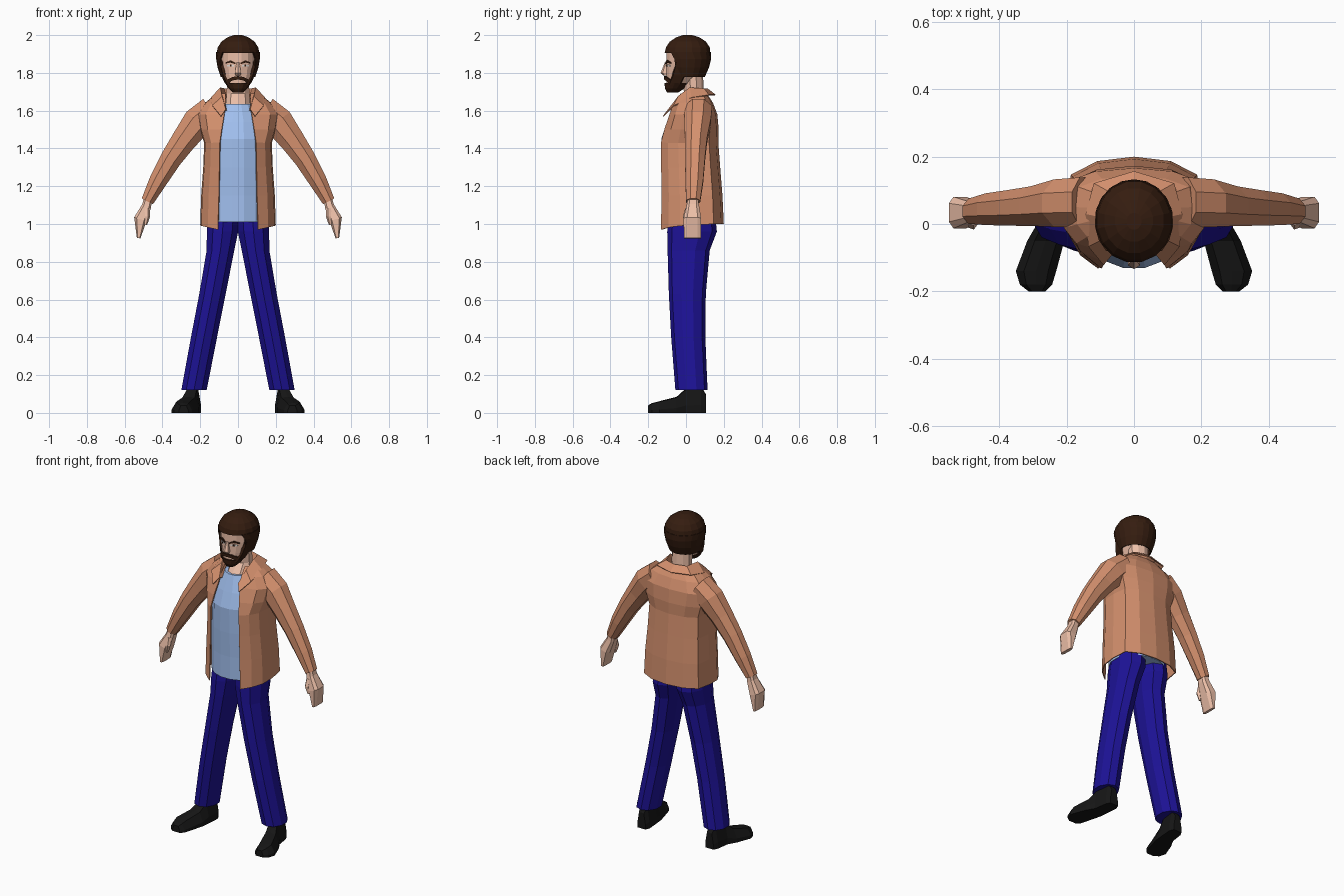
import bpy, bmesh
from math import sin, cos, pi, radians
from mathutils import Vector as V


def material(name, r, g, b):
    m = bpy.data.materials.new(name)
    m.diffuse_color = (r, g, b, 1)
    return m


SKIN = material("skin", .84, .52, .39)
HAIR = material("hair", .035, .012, .005)
TAN = material("tan_cloth", .66, .28, .155)
BLUE = material("light_blue_cloth", .36, .53, .87)
NAVY = material("navy_cloth", .012, .006, .30)
BLACK = material("black_leather", .008, .008, .008)
WHITE = material("eye_white", .75, .72, .68)


def surface(name, rows, mat, closed=True, mirror=False, thick=0):
    """Skin a list of point rows; closed rows are rings with capped ends."""
    bm = bmesh.new()
    vs = [[bm.verts.new(p) for p in row] for row in rows]
    n = len(rows[0])
    for a, b in zip(vs, vs[1:]):
        for i in range(n if closed else n - 1):
            j = (i + 1) % n
            bm.faces.new((a[i], a[j], b[j], b[i]))
    if closed:
        bm.faces.new(vs[0])
        bm.faces.new(vs[-1])
    bmesh.ops.recalc_face_normals(bm, faces=bm.faces)
    me = bpy.data.meshes.new(name)
    bm.to_mesh(me)
    bm.free()
    me.materials.append(mat)
    ob = bpy.data.objects.new(name, me)
    bpy.context.collection.objects.link(ob)
    if mirror:
        ob.modifiers.new("mirror", 'MIRROR')
    if thick:
        s = ob.modifiers.new("thickness", 'SOLIDIFY')
        s.thickness = thick
        s.offset = 0
    return ob


def ring(c, u, v, n=8, power=1.0):
    """Ellipse round c with half axes u and v; power < 1 squares it off."""
    c, u, v = V(c), V(u), V(v)
    f = lambda t: abs(t) ** power * (1 if t > 0 else -1)
    angles = [2 * pi * (i + .5) / n for i in range(n)]
    return [c + u * f(cos(a)) + v * f(sin(a)) for a in angles]


def level(z, cx, rx, cy, ry, n=10, power=1.0):
    k = 1 / cos(pi / n) if power == 1 else 1
    return ring((cx, cy, z), (rx * k, 0, 0), (0, ry * k, 0), n, power)


def levels(name, data, mat, n=10, mirror=False, power=1.0):
    return surface(name, [level(*d, n, power) for d in data], mat, mirror=mirror)


def bars(name, data, mat):
    """Mirrored strip along x: (x, y, z, half depth, half height)."""
    surface(name, [ring((x, y, z), (0, hy * 1.4, 0), (0, 0, hz * 1.4), 4)
                   for x, y, z, hy, hz in data], mat, mirror=True)


# Trousers and shoes
levels("trouser_legs", [(1.06, .076, .083, .032, .115), (.96, .082, .083, .032, .125),
                        (.86, .093, .073, .014, .106), (.63, .135, .070, .007, .093),
                        (.40, .180, .069, .012, .086), (.12, .233, .067, .029, .081)],
       NAVY, 10, True)

shoe = [(.105, .235, .028, .10), (.08, .236, .04, .14), (.0, .245, .043, .13),
        (-.05, .262, .055, .085), (-.14, .291, .06, .062), (-.18, .291, .048, .052),
        (-.2, .288, .025, .04)]
surface("shoes", [[V((cx + w * a, y, h * b)) for a, b in
                   ((-1, 0), (1, 0), (1, .3), (.6, .95), (0, 1), (-.6, .95), (-1, .3))]
                  for y, cx, w, h in shoe], BLACK, mirror=True)

# Shirt
levels("shirt", [(1.01, 0, .165, .025, .150), (1.15, 0, .165, .025, .150),
                 (1.30, 0, .160, .018, .148), (1.45, 0, .155, .012, .143),
                 (1.54, 0, .150, .022, .123), (1.635, 0, .085, .025, .092)], BLUE, 16)

# Jacket body, open down the front: (z, opening, half width, front y, back y)
jacket = [(1.00, .105, .197, -.130, .197), (1.15, .100, .192, -.127, .190),
          (1.30, .097, .181, -.129, .178), (1.43, .095, .176, -.130, .168),
          (1.50, .085, .198, -.112, .170), (1.58, .072, .212, -.085, .163),
          (1.64, .066, .172, -.060, .140), (1.69, .066, .110, -.025, .108)]
rows = []
for k, (z, xe, w, yf, yb) in enumerate(jacket):
    cols = [(xe, 0), (max(.8 * w, xe + .01), .12), (.97 * w, .3), (w, .55),
            (.94 * w, .84), (.55 * w, .96), (0, 1)]
    drop = (-.03, -.018, -.01, -.005, 0, 0, 0) if k == 0 else (0,) * 7
    rows.append([V((x, yf + t * (yb - yf), z + d)) for (x, t), d in zip(cols, drop)])
surface("jacket_body", rows, TAN, closed=False, mirror=True, thick=.006)

# Sleeves: (x, y, z, half width, half depth, tilt of the section)
sleeve = [(.145, .065, 1.600, .075, .075, 58), (.213, .062, 1.540, .082, .072, 42),
          (.285, .053, 1.445, .068, .060, 34), (.355, .048, 1.345, .058, .054, 33),
          (.425, .044, 1.225, .048, .048, 30), (.480, .038, 1.120, .034, .038, 27)]
surface("sleeves", [ring((x, y, z), (a * cos(radians(t)) * 1.06, 0, a * sin(radians(t)) * 1.06),
                         (0, b * 1.06, 0)) for x, y, z, a, b, t in sleeve], TAN, mirror=True)

# Folded collar: standing base, top fold, outer edge
collar = [[(0, .095, 1.66), (.06, .08, 1.66), (.078, .03, 1.67), (.073, -.02, 1.65), (.062, -.07, 1.60)],
          [(0, .115, 1.715), (.072, .095, 1.715), (.094, .02, 1.72), (.085, -.04, 1.675), (.066, -.09, 1.605)],
          [(0, .155, 1.682), (.118, .12, 1.682), (.142, .03, 1.668), (.135, -.065, 1.625), (.09, -.12, 1.57)]]
surface("collar", collar, TAN, closed=False, mirror=True, thick=.006)

# Hands: squared palm, fingers folding inward, thumb
hand = [(.475, .038, 1.14, .024, .028, 25), (.484, .036, 1.095, .026, .034, 25),
        (.517, .034, 1.025, .036, .049, 18), (.526, .034, .925, .010, .047, 5)]
surface("hands", [ring((x, y, z), (a * cos(radians(t)), 0, a * sin(radians(t))),
                       (0, b, 0), 8, .6) for x, y, z, a, b, t in hand], SKIN, mirror=True)
surface("thumbs", [ring((x, y, z), (r, 0, 0), (0, r, 0), 5) for x, y, z, r in
                   ((.482, .012, 1.085, .016), (.480, -.002, 1.04, .015), (.489, .0, .995, .008))],
        SKIN, mirror=True)

# Neck and head
levels("neck", [(1.58, 0, .072, .03, .092), (1.63, 0, .066, .028, .085),
                (1.69, 0, .060, .042, .050), (1.80, 0, .058, .035, .052)], SKIN)
levels("head", [(1.71, 0, .030, -.060, .035), (1.745, 0, .062, -.038, .066),
                (1.79, 0, .082, -.012, .092), (1.85, 0, .092, -.001, .103),
                (1.92, 0, .092, 0, .103)], SKIN, 16)
surface("nose", [ring((0, y, z), (w, 0, 0), (0, d, 0), 6) for y, z, w, d in
                 ((-.103, 1.855, .008, .009), (-.113, 1.80, .020, .021),
                  (-.106, 1.785, .014, .012))], SKIN)
bars("eyes", [(.020, -.102, 1.838, .003, .003), (.038, -.097, 1.839, .003, .006),
              (.058, -.084, 1.838, .003, .003)], WHITE)
bars("pupils", [(.034, -.101, 1.839, .002, .005), (.043, -.097, 1.839, .002, .005)], HAIR)
bars("eyebrows", [(.014, -.107, 1.850, .004, .004), (.040, -.099, 1.861, .004, .006),
                  (.066, -.080, 1.852, .004, .003)], HAIR)

# Hair: cap above the forehead, then sides and back down to the nape
cap = [(1.905, 0, .113, .008, .121), (1.935, 0, .107, .010, .116),
       (1.965, 0, .088, .010, .096), (1.988, 0, .056, .010, .062), (2.0, 0, .022, .008, .025)]
levels("hair_cap", cap, HAIR, 16)
sides = [(1.910, .113, .008, .121, -46), (1.875, .112, .010, .119, -36),
         (1.83, .104, .010, .108, -36), (1.78, .088, .012, .084, -40)]
surface("hair_sides", [[V((rx * cos(radians(a0 + (90 - a0) * i / 7)),
                           cy + ry * sin(radians(a0 + (90 - a0) * i / 7)), z)) if i < 7
                        else V((0, cy + ry, z)) for i in range(8)]
                       for z, rx, cy, ry, a0 in sides], HAIR, closed=False, mirror=True, thick=.008)

# Beard, sideburns and moustache
levels("beard", [(1.697, 0, .028, -.070, .030), (1.718, 0, .050, -.060, .050),
                 (1.746, 0, .069, -.044, .068)], HAIR, 14)
surface("sideburns", [[V((.078, -.052, 1.86)), V((.098, -.05, 1.86)), V((.104, 0, 1.86)), V((.07, 0, 1.86))],
                      [V((.066, -.075, 1.785)), V((.078, -.068, 1.785)), V((.088, -.01, 1.785)), V((.06, 0, 1.785))],
                      [V((.04, -.095, 1.735)), V((.055, -.09, 1.735)), V((.07, -.03, 1.745)), V((.04, -.01, 1.745))]],
        HAIR, mirror=True)
bars("moustache", [(0, -.110, 1.774, .007, .009), (.03, -.102, 1.769, .007, .009),
                   (.058, -.078, 1.752, .007, .012)], HAIR)
